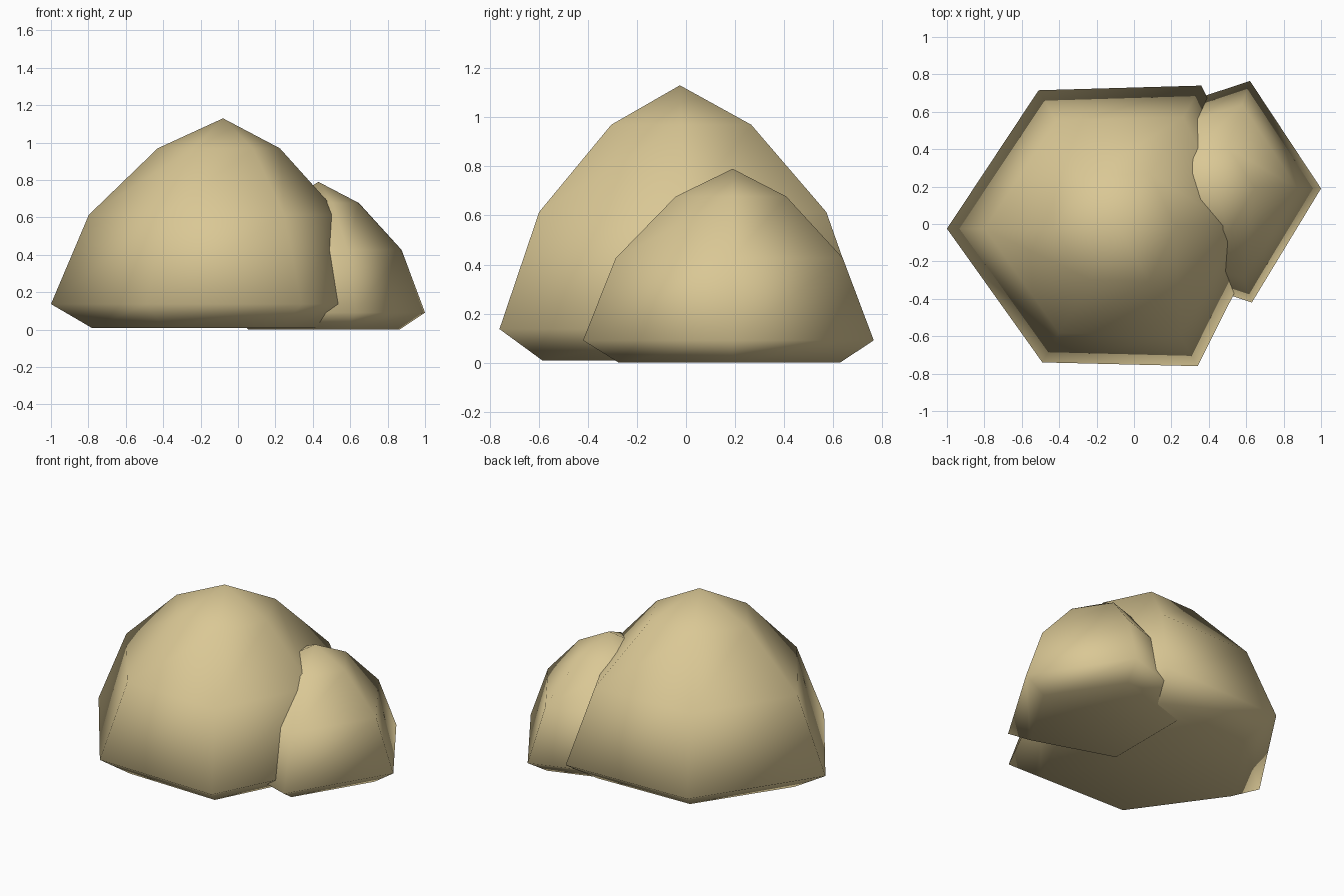
import bpy, bmesh

if "Cube" in bpy.data.objects:
    bpy.data.objects.remove(bpy.data.objects["Cube"])

sand = bpy.data.materials.new("sandy stone")
sand.diffuse_color = (0.70, 0.575, 0.30, 1)
sand.use_nodes = True
sand.node_tree.nodes["Principled BSDF"].inputs["Base Color"].default_value = sand.diffuse_color


def boulder(name, centre, rim, height, base):
    """Faceted dome: one rim outline scaled at several heights, smooth shaded."""
    # (outline scale, fraction of height) from the tucked-in foot to the shoulder
    levels = [(0.76, 0.0), (1.0, 0.115), (0.78, 0.54), (0.38, 0.857)]
    bm = bmesh.new()
    cx, cy = centre
    rings = []
    for s, h in levels:
        z = base + h * (height - base)
        rings.append([bm.verts.new((cx + x * s, cy + y * s, z)) for x, y in rim])
    top = bm.verts.new((cx, cy, height))
    foot = bm.verts.new((cx, cy, base))
    n = len(rim)
    for i in range(n):
        j = (i + 1) % n
        for a, b in zip(rings, rings[1:]):
            bm.faces.new((a[i], a[j], b[j], b[i]))
        bm.faces.new((rings[-1][i], rings[-1][j], top))
        bm.faces.new((rings[0][j], rings[0][i], foot))
    bmesh.ops.recalc_face_normals(bm, faces=bm.faces[:])
    for f in bm.faces:
        f.smooth = True
    mesh = bpy.data.meshes.new(name)
    bm.to_mesh(mesh)
    bm.free()
    mesh.materials.append(sand)
    ob = bpy.data.objects.new(name, mesh)
    bpy.context.collection.objects.link(ob)


# Six-sided large boulder
boulder("large_boulder", (-0.08, -0.025),
        [(0.80, 0.02), (0.44, 0.765), (-0.43, 0.74),
         (-0.92, 0.0), (-0.41, -0.715), (0.42, -0.735)], 1.13, 0.008)

# Five-sided small boulder leaning into it
boulder("small_boulder", (0.43, 0.19),
        [(0.57, 0.0), (0.19, 0.575), (-0.49, 0.35),
         (-0.49, -0.38), (0.20, -0.61)], 0.79, 0.0)
